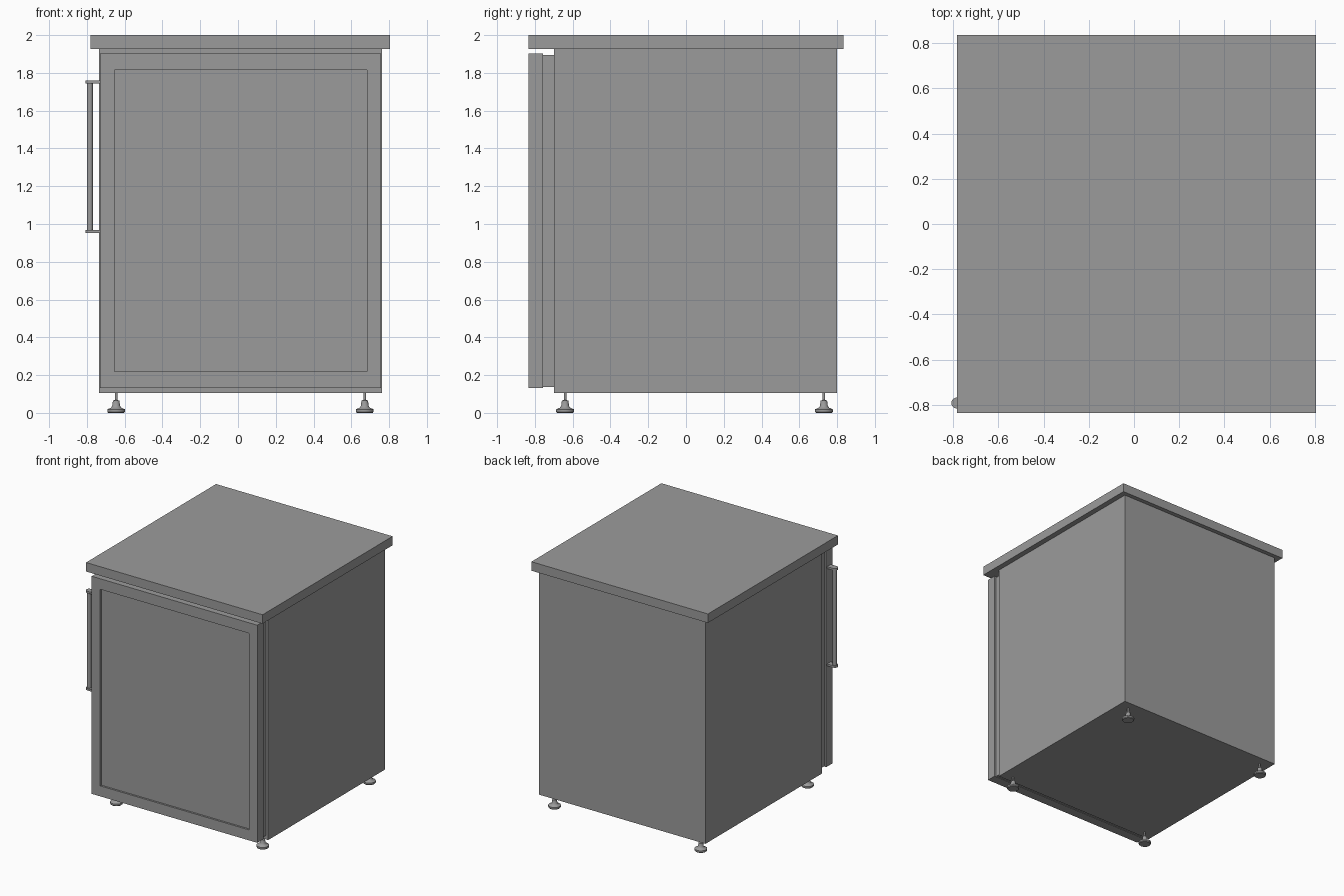
import bpy, bmesh, math
from mathutils import Matrix

if "Cube" in bpy.data.objects:
    bpy.data.objects.remove(bpy.data.objects["Cube"], do_unlink=True)

# One flat metal grey
grey = bpy.data.materials.new("steel grey")
grey.use_nodes = True
colour = (0.33, 0.33, 0.33, 1)
grey.diffuse_color = colour
grey.node_tree.nodes["Principled BSDF"].inputs["Base Color"].default_value = colour


def finish(name, bm, smooth=False):
    bmesh.ops.recalc_face_normals(bm, faces=bm.faces)
    mesh = bpy.data.meshes.new(name)
    bm.to_mesh(mesh)
    bm.free()
    mesh.materials.append(grey)
    obj = bpy.data.objects.new(name, mesh)
    bpy.context.collection.objects.link(obj)
    if smooth:
        bpy.ops.object.select_all(action='DESELECT')
        obj.select_set(True)
        bpy.context.view_layer.objects.active = obj
        bpy.ops.object.shade_smooth_by_angle(angle=math.radians(35))
    return obj


def box_mesh(x0, x1, y0, y1, z0, z1):
    bm = bmesh.new()
    size = Matrix.Diagonal((x1 - x0, y1 - y0, z1 - z0, 1))
    centre = Matrix.Translation(((x0 + x1) / 2, (y0 + y1) / 2, (z0 + z1) / 2))
    bmesh.ops.create_cube(bm, size=1, matrix=centre @ size)
    return bm


# Cabinet, worktop and the seal between cabinet and door
LEFT, RIGHT = -0.735, 0.762
finish("cabinet_body", box_mesh(LEFT, RIGHT, -0.70, 0.80, 0.105, 1.927))
finish("worktop", box_mesh(-0.782, 0.806, -0.835, 0.835, 1.927, 2.0))
finish("door_seal", box_mesh(LEFT + 0.02, RIGHT - 0.02, -0.76, -0.70, 0.137, 1.896))

# Door with a shallow recessed panel
bm = box_mesh(LEFT + 0.004, RIGHT - 0.004, -0.835, -0.757, 0.133, 1.902)
front = min(bm.faces, key=lambda f: f.calc_center_median().y)
bmesh.ops.inset_region(bm, faces=[front], thickness=0.108)
panel = min(bm.faces, key=lambda f: (round(f.calc_center_median().y, 4), -f.calc_area()))
low, high = 0.218, 1.816
middle = panel.calc_center_median().z
for v in panel.verts:
    v.co.z = high if v.co.z > middle else low
bmesh.ops.inset_region(bm, faces=[panel], thickness=0, depth=0)
bmesh.ops.translate(bm, verts=panel.verts, vec=(0, 0.015, 0))
finish("door", bm)

# Round handle bar held by two round-ended tabs on the door edge
HX, HY = -0.784, -0.792
bm = bmesh.new()
bmesh.ops.create_cone(bm, cap_ends=True, segments=24, radius1=0.016, radius2=0.016,
                      depth=0.79, matrix=Matrix.Translation((HX, HY, 1.357)))
finish("handle_bar", bm, True)


def handle_tab(name, z0, z1):
    bm = bmesh.new()
    r, steps = 0.024, 16
    outline = [(LEFT + 0.006, HY + r)]
    for i in range(steps + 1):
        a = math.pi / 2 + math.pi * i / steps
        outline.append((HX + r * math.cos(a), HY + r * math.sin(a)))
    outline.append((LEFT + 0.006, HY - r))
    face = bm.faces.new([bm.verts.new((x, y, z0)) for x, y in outline])
    top = bmesh.ops.extrude_face_region(bm, geom=[face])["geom"]
    bmesh.ops.translate(bm, vec=(0, 0, z1 - z0),
                        verts=[g for g in top if isinstance(g, bmesh.types.BMVert)])
    finish(name, bm, True)


handle_tab("handle_tab_lower", 0.952, 0.968)
handle_tab("handle_tab_upper", 1.743, 1.759)

# Turned levelling feet, one near each corner
PROFILE = [(0, 0), (0.042, 0), (0.047, 0.006), (0.047, 0.019), (0.028, 0.027),
           (0.021, 0.036), (0.017, 0.065), (0.007, 0.068), (0.007, 0.11)]


def foot(name, x, y):
    bm = bmesh.new()
    verts = [bm.verts.new((r, 0, z)) for r, z in PROFILE]
    edges = [bm.edges.new(pair) for pair in zip(verts, verts[1:])]
    bmesh.ops.spin(bm, geom=verts + edges, cent=(0, 0, 0), axis=(0, 0, 1),
                   angle=math.tau, steps=24)
    bmesh.ops.remove_doubles(bm, verts=bm.verts, dist=0.0001)
    bmesh.ops.translate(bm, verts=bm.verts, vec=(x, y, 0))
    finish(name, bm, True)


for side, x in (("right", -0.645), ("left", 0.671)):
    for end, y in (("front", -0.64), ("back", 0.73)):
        foot(f"{end}_{side}_foot", x, y)
